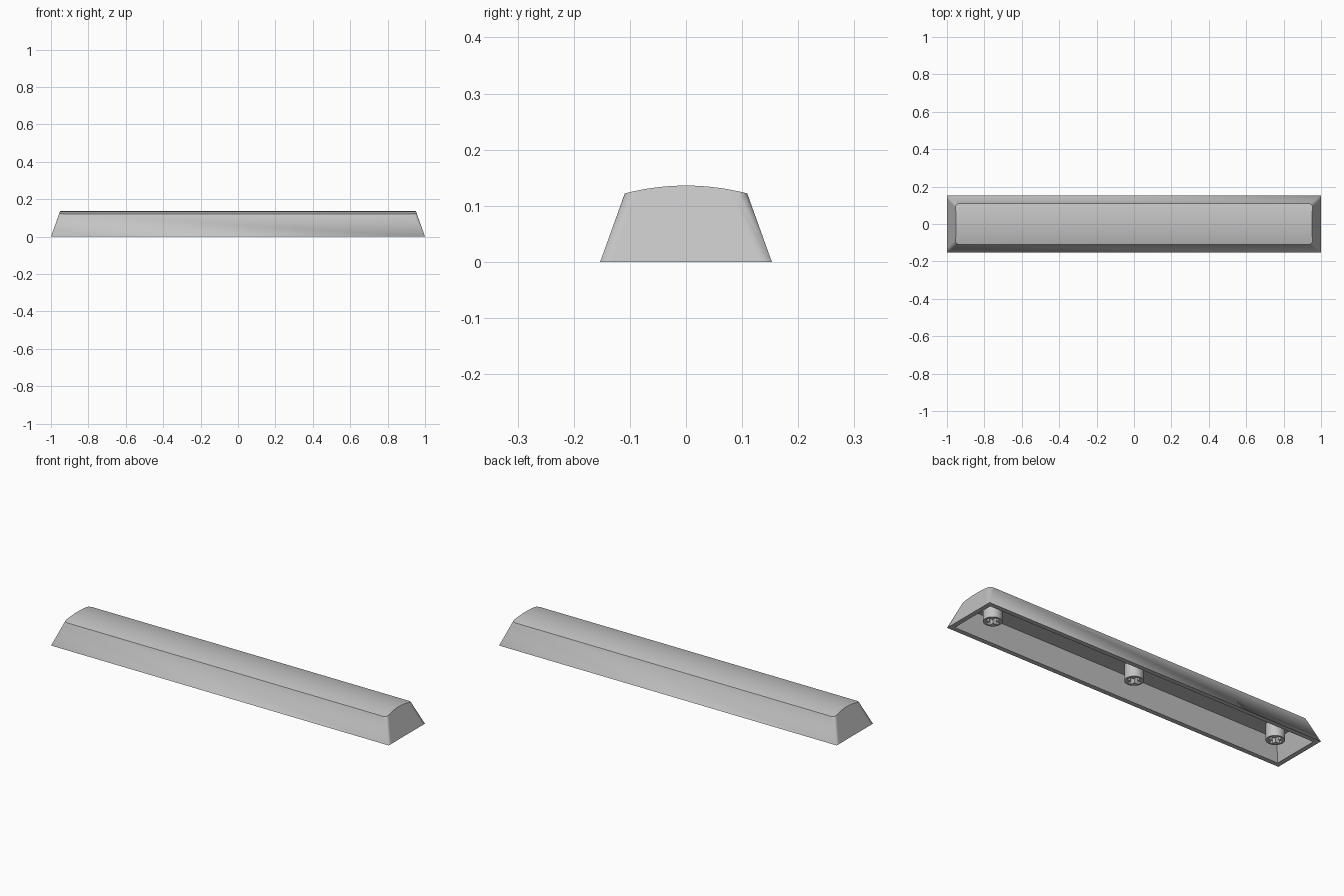
import bpy, bmesh, math
from mathutils import Vector

if "Cube" in bpy.data.objects:
    bpy.data.objects.remove(bpy.data.objects["Cube"])

HALF_X, HALF_Y = 1.0, 0.153     # footprint
EDGE_Z, ARCH = 0.122, 0.014     # top edge height and crown rise
SLOPE = 0.36                    # wall draft
WALL = 0.025
CEILING = 0.1
CORNER = 0.02
STEM_X, STEM_R, STEM_Z = 0.853, 0.045, 0.02

grey = bpy.data.materials.new("light grey plastic")
grey.use_nodes = True
colour = (0.55, 0.55, 0.55, 1)
grey.diffuse_color = colour
grey.node_tree.nodes["Principled BSDF"].inputs["Base Color"].default_value = colour


def make_object(name, bm):
    bmesh.ops.recalc_face_normals(bm, faces=bm.faces)
    mesh = bpy.data.meshes.new(name)
    bm.to_mesh(mesh)
    bm.free()
    mesh.materials.append(grey)
    obj = bpy.data.objects.new(name, mesh)
    bpy.context.collection.objects.link(obj)
    return obj


def select(obj):
    bpy.ops.object.select_all(action="DESELECT")
    obj.select_set(True)
    bpy.context.view_layer.objects.active = obj


def half_outline(hx, hy, r, arc=6, span=16):
    """Right-hand half of a rounded rectangle, from -y to +y."""
    pts = []
    for i in range(arc + 1):
        a = math.pi / 2 * (i / arc - 1)
        pts.append((hx - r + r * math.cos(a), -hy + r + r * math.sin(a)))
    for i in range(1, span):
        pts.append((hx, (hy - r) * (2 * i / span - 1)))
    return pts + [(x, -y) for x, y in reversed(pts[:arc + 1])]


def ring(bm, half, height):
    """Closed ring: the half outline, then its mirror image."""
    right = [bm.verts.new((x, y, height(y))) for x, y in half]
    left = [bm.verts.new((-x, y, height(y))) for x, y in reversed(half)]
    return right + left


def bridge(bm, a, b):
    n = len(a)
    for i in range(n):
        j = (i + 1) % n
        bm.faces.new((a[i], a[j], b[j], b[i]))


def cap(bm, loop):
    """Close a ring with strips running the length of the bar."""
    n = len(loop)
    for i in range(n // 2 - 1):
        bm.faces.new((loop[i], loop[i + 1], loop[n - 2 - i], loop[n - 1 - i]))


# Hollow cap: drafted walls, crowned top, rim and flat ceiling
bm = bmesh.new()
top_y = HALF_Y - SLOPE * EDGE_Z
crown = lambda y: EDGE_Z + ARCH * (1 - (y / top_y) ** 2)
flat = lambda z: (lambda y: z)

top_half = half_outline(HALF_X - SLOPE * EDGE_Z, top_y, CORNER)
top_half = [(x - SLOPE * (crown(y) - EDGE_Z), y) for x, y in top_half]
top = ring(bm, top_half, crown)
base = ring(bm, half_outline(HALF_X, HALF_Y, 0), flat(0))
rim = ring(bm, half_outline(HALF_X - WALL, HALF_Y - WALL, 0), flat(0))
inset = WALL + SLOPE * CEILING
ceiling = ring(bm, half_outline(HALF_X - inset, HALF_Y - inset, 0), flat(CEILING))

cap(bm, top)
bridge(bm, top, base)
bridge(bm, base, rim)
bridge(bm, rim, ceiling)
cap(bm, ceiling)
bmesh.ops.remove_doubles(bm, verts=bm.verts, dist=1e-5)
shell = make_object("key_shell", bm)
select(shell)
bpy.ops.object.shade_smooth_by_angle(angle=math.radians(25))


def cross_cutter(x):
    """Plus-shaped prism for the socket in a stem."""
    a, b = 0.034, 0.011
    quarter = [Vector((a, -b)), Vector((a, b)), Vector((b, b))]
    bm = bmesh.new()
    verts = []
    for k in range(4):
        for p in quarter:
            px, py = p
            for _ in range(k):
                px, py = -py, px
            verts.append(bm.verts.new((x + px, py, STEM_Z - 0.02)))
    face = bm.faces.new(verts)
    result = bmesh.ops.extrude_face_region(bm, geom=[face])
    moved = [v for v in result["geom"] if isinstance(v, bmesh.types.BMVert)]
    bmesh.ops.translate(bm, verts=moved, vec=(0, 0, 0.085))
    cutter = make_object("socket_cutter", bm)
    cutter.hide_render = True
    return cutter


# Three round stems with cross sockets
for side, x in (("right", -STEM_X), ("centre", 0), ("left", STEM_X)):
    bm = bmesh.new()
    bmesh.ops.create_cone(bm, cap_ends=True, segments=32, radius1=STEM_R,
                          radius2=STEM_R, depth=CEILING + 0.005 - STEM_Z)
    bmesh.ops.translate(bm, verts=bm.verts,
                        vec=(x, 0, (CEILING + 0.005 + STEM_Z) / 2))
    stem = make_object("stem_" + side, bm)
    cutter = cross_cutter(x)
    cut = stem.modifiers.new("socket", "BOOLEAN")
    cut.operation, cut.solver, cut.object = "DIFFERENCE", "EXACT", cutter
    select(stem)
    bpy.ops.object.modifier_apply(modifier=cut.name)
    bpy.data.objects.remove(cutter)
    bpy.ops.object.shade_smooth_by_angle(angle=math.radians(30))
